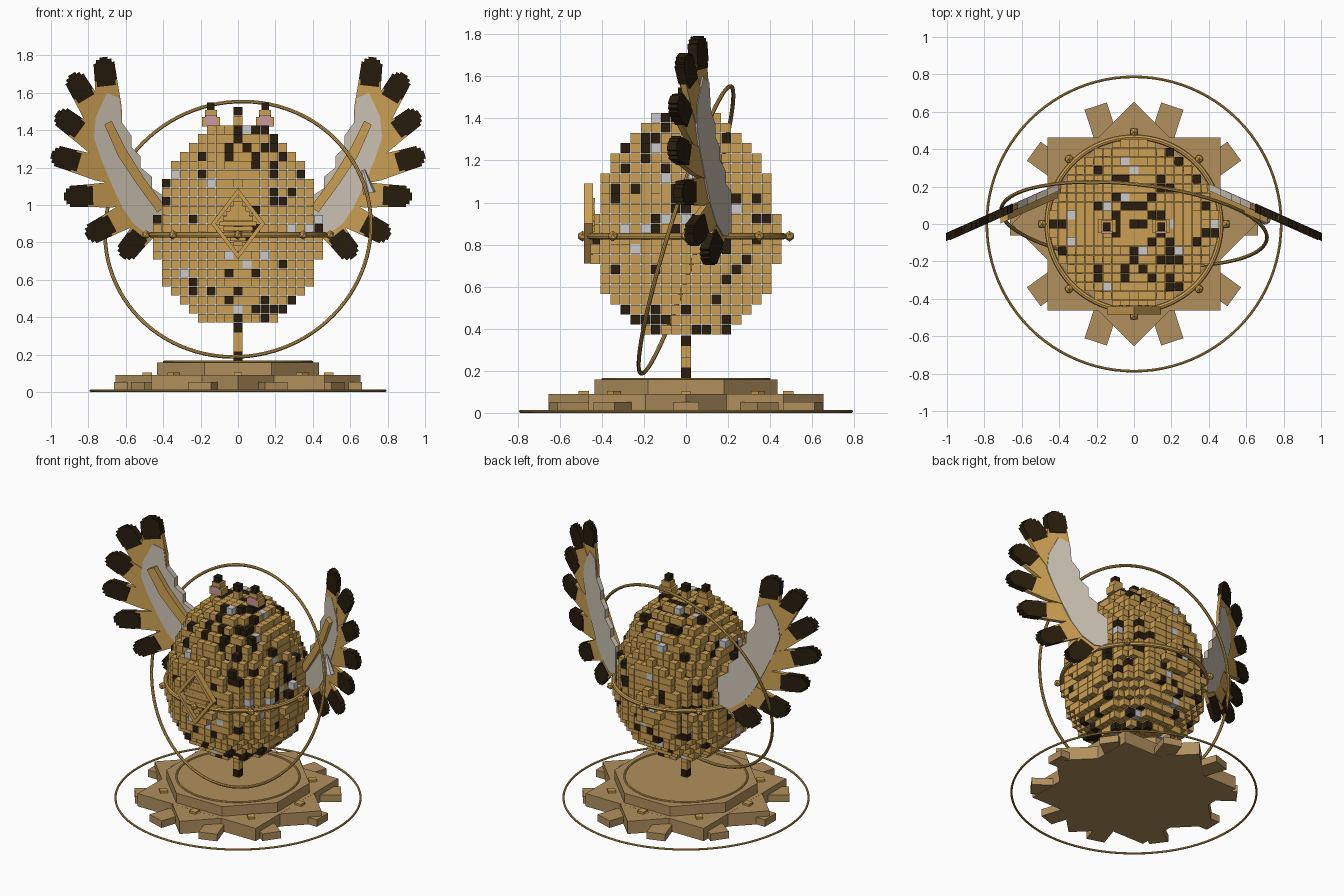
import bpy, bmesh, math, random
from mathutils import Matrix, Vector

if "Cube" in bpy.data.objects:
    bpy.data.objects.remove(bpy.data.objects["Cube"])

random.seed(11)


def material(name, rgb):
    m = bpy.data.materials.new(name)
    m.diffuse_color = (*rgb, 1)
    m.use_nodes = True
    m.node_tree.nodes["Principled BSDF"].inputs["Base Color"].default_value = m.diffuse_color
    return m


GOLD = material("gold", (0.60, 0.35, 0.085))
DARK = material("dark_brown", (0.021, 0.012, 0.004))
CREAM = material("cream", (0.60, 0.54, 0.45))
GREY = material("light_grey", (0.60, 0.60, 0.60))
PINK = material("pink", (0.60, 0.31, 0.36))
TAN = material("tan", (0.44, 0.28, 0.11))


def finish(name, bm, mats):
    bmesh.ops.recalc_face_normals(bm, faces=bm.faces)
    me = bpy.data.meshes.new(name)
    bm.to_mesh(me)
    bm.free()
    for m in mats:
        me.materials.append(m)
    ob = bpy.data.objects.new(name, me)
    bpy.context.collection.objects.link(ob)
    return ob


def box(bm, centre, size, rot=None, mat=0):
    mtx = Matrix.Translation(centre) @ (rot or Matrix()) @ Matrix.Diagonal((*size, 1))
    verts = bmesh.ops.create_cube(bm, size=1, matrix=mtx)["verts"]
    for f in {f for v in verts for f in v.link_faces}:
        f.material_index = mat


def prism(bm, pts, place, d0, d1, mat=0):
    """Extrude a 2D outline between two depths; place maps (a, b, depth) to 3D."""
    lo = [bm.verts.new(place(a, b, d0)) for a, b in pts]
    hi = [bm.verts.new(place(a, b, d1)) for a, b in pts]
    n = len(pts)
    faces = [bm.faces.new(lo), bm.faces.new(hi[::-1])]
    faces += [bm.faces.new((lo[i], hi[i], hi[(i + 1) % n], lo[(i + 1) % n])) for i in range(n)]
    for f in faces:
        f.material_index = mat


def ring(name, loc, major, minor, normal=(0, 0, 1), sides=8):
    rot = Vector((0, 0, 1)).rotation_difference(Vector(normal)).to_euler()
    bpy.ops.mesh.primitive_torus_add(major_radius=major, minor_radius=minor, major_segments=96,
                                     minor_segments=sides, location=loc, rotation=rot)
    ob = bpy.context.object
    ob.name = name
    ob.data.materials.append(GOLD)
    bpy.ops.object.shade_smooth_by_angle()


# Egg body of small cubes, surface cells only
P = 0.048


def inside(i, j, k):
    if not 0 <= k < 22:
        return False
    dz = 0.395 + P * k - 0.79
    t = dz / (0.66 if dz > 0 else 0.445)
    return abs(t) < 1 and math.hypot(i, j) * P <= 0.443 * math.sqrt(1 - t * t)


def spot(x, y, z):
    p = 0.11
    if z > 1.25 and abs(x) < 0.2:
        p = 0.3
    elif y < 0 and 0.05 < x < 0.22:
        p = 0.27
    elif y < 0 and -0.3 < x < 0:
        p = 0.06
    r = random.random()
    return 1 if r < p else 2 if r > 0.965 else 0


bm = bmesh.new()
for k in range(22):
    for i in range(-10, 11):
        for j in range(-10, 11):
            near = ((1, 0, 0), (-1, 0, 0), (0, 1, 0), (0, -1, 0), (0, 0, 1), (0, 0, -1))
            if inside(i, j, k) and not all(inside(i + a, j + b, k + c) for a, b, c in near):
                c = (i * P, j * P, 0.395 + P * k)
                box(bm, c, (0.0458,) * 3, mat=spot(*c))
finish("egg_body", bm, (GOLD, DARK, GREY))

# Stem cubes between base and egg
bm = bmesh.new()
for n, mat in enumerate((1, 0, 0, 1)):
    box(bm, (0, 0, 0.19 + 0.051 * n), (0.046, 0.046, 0.05), mat=mat)
finish("stem", bm, (GOLD, DARK))

# Ears and centre crest
bm = bmesh.new()
for s in (-1, 1):
    x = s * 0.145
    box(bm, (x, -0.01, 1.445), (0.095, 0.07, 0.05))
    box(bm, (x, -0.01, 1.485), (0.065, 0.06, 0.045))
    box(bm, (x, -0.015, 1.525), (0.04, 0.045, 0.045), mat=1)
    box(bm, (x, -0.045, 1.452), (0.058, 0.009, 0.055), mat=2)
box(bm, (0, 0, 1.45), (0.046, 0.046, 0.05))
box(bm, (0, 0, 1.5), (0.046, 0.046, 0.046), mat=1)
finish("ears_and_crest", bm, (GOLD, DARK, PINK))

# Stepped base: two crossed squares, low teeth, upper octagon
bm = bmesh.new()
for n, top in enumerate((0.09, 0.0895)):
    box(bm, (0, 0, top / 2), (0.925, 0.925, top), Matrix.Rotation(n * math.pi / 4, 4, "Z"))
for n in range(10):
    r = Matrix.Rotation(n * math.pi / 5, 4, "Z")
    box(bm, r @ Vector((0.53, 0, 0.027)), (0.265, 0.125, 0.05), r)
octagon = [(0.47 * math.cos(math.pi * (n + 0.5) / 4), 0.47 * math.sin(math.pi * (n + 0.5) / 4))
           for n in range(8)]
prism(bm, octagon, lambda a, b, d: (a, b, d), 0.08, 0.158)
finish("base", bm, (TAN,))

# Small clips around the base
bm = bmesh.new()
for n in range(8):
    r = Matrix.Rotation(n * math.pi / 4, 4, "Z")
    box(bm, r @ Vector((0.485, 0, 0.092)), (0.05, 0.045, 0.025), r)
finish("base_clips", bm, (GOLD,))

# Rings
ring("ground_ring", (0, 0, 0.007), 0.787, 0.007)
ring("base_ring", (0, 0, 0.16), 0.395, 0.007)
ring("belt_ring", (0, 0, 0.84), 0.464, 0.015)
ring("tilted_ring", (0, 0, 0.87), 0.715, 0.01, (-0.105, -0.95, 0.297))

# Belt studs
bm = bmesh.new()
for n in range(8):
    a = n * math.pi / 4
    bmesh.ops.create_icosphere(bm, subdivisions=1, radius=0.025, matrix=Matrix.Translation(
        (0.492 * math.cos(a), 0.492 * math.sin(a), 0.84)))
finish("belt_studs", bm, (GOLD,))

# Diamond emblem: frame bars and stepped filling
bm = bmesh.new()
for sx in (-1, 1):
    for sz in (-1, 1):
        a = Vector((sx * 0.135, 0.175 * 0))
        outer, inner = (0.145, 0.19), (0.118, 0.155)
        pts = [(sx * outer[0], 0), (0, sz * outer[1]), (0, sz * inner[1]), (sx * inner[0], 0)]
        prism(bm, pts, lambda p, q, d: (p, d, 0.90 + q), -0.485, -0.442)
for n in range(-4, 5):
    w = 0.2 * (1 - abs(n) / 5.2)
    box(bm, (0, -0.448 - 0.003 * (n % 2), 0.90 + 0.027 * n), (w, 0.03, 0.025))
finish("diamond_emblem", bm, (GOLD,))

# Wings: seven tipped feathers, cream membrane and arm
FEATHERS = [((0.665, 1.30), (0.72, 1.79)), ((0.64, 1.28), (0.89, 1.70)),
            ((0.60, 1.22), (0.97, 1.49)), ((0.55, 1.14), (0.998, 1.27)),
            ((0.50, 1.06), (0.93, 1.045)), ((0.45, 1.02), (0.81, 0.83)),
            ((0.42, 0.97), (0.62, 0.72))]
MEMBRANE = [(0.40, 0.84), (0.48, 0.84), (0.56, 0.90), (0.62, 0.99), (0.68, 1.12), (0.73, 1.24),
            (0.77, 1.36), (0.76, 1.47), (0.70, 1.60), (0.635, 1.57), (0.62, 1.44),
            (0.57, 1.37), (0.57, 1.31), (0.52, 1.26), (0.52, 1.20), (0.46, 1.15),
            (0.46, 1.09), (0.40, 1.05)]
ARM = [(0.39, 0.99), (0.43, 0.96), (0.54, 1.11), (0.64, 1.26), (0.715, 1.43), (0.675, 1.45),
       (0.60, 1.30), (0.50, 1.14)]
for side, s in (("left", -1), ("right", 1)):
    def place(x, z, d, s=s):
        return (s * x, 0.215 - 0.445 * (x - 0.36) + d, z)

    bm = bmesh.new()
    for n, (root, tip) in enumerate(FEATHERS):
        root, tip = Vector(root), Vector(tip)
        u = (tip - root).normalized()
        v = Vector((-u.y, u.x))
        length = (tip - root).length

        def outline(rows):
            left = [root + u * a + v * w for a, w in rows]
            right = [root + u * a - v * w for a, w in reversed(rows)]
            return left + right

        d = 0.004 * (n % 2) - 0.002
        cut = length - 0.125
        prism(bm, outline([(0, 0.05), (cut * 0.6, 0.068), (cut, 0.06)]), place,
              d - 0.014, d + 0.014)
        prism(bm, outline([(cut - 0.03, 0.035), (cut - 0.03, 0.05), (cut, 0.05), (cut, 0.06),
                           (length - 0.03, 0.056), (length - 0.03, 0.042),
                           (length - 0.012, 0.042), (length - 0.012, 0.022), (length, 0.022)]),
              place, d - 0.022, d + 0.022, 1)
    finish(side + "_feathers", bm, (GOLD, DARK))

    bm = bmesh.new()
    prism(bm, MEMBRANE, place, -0.019, 0.019)
    finish(side + "_wing_membrane", bm, (CREAM,))

    bm = bmesh.new()
    prism(bm, ARM, place, -0.055, -0.01)
    finish(side + "_wing_arm", bm, (GOLD,))

# Small hanging charm on the right wing
bm = bmesh.new()
tilt = Matrix.Translation((0.685, 0.03, 1.125)) @ Matrix.Rotation(-0.25, 4, "Y")
bmesh.ops.create_cone(bm, cap_ends=True, segments=8, radius1=0.034, radius2=0.01, depth=0.13,
                      matrix=tilt)
finish("wing_charm", bm, (GREY,))
